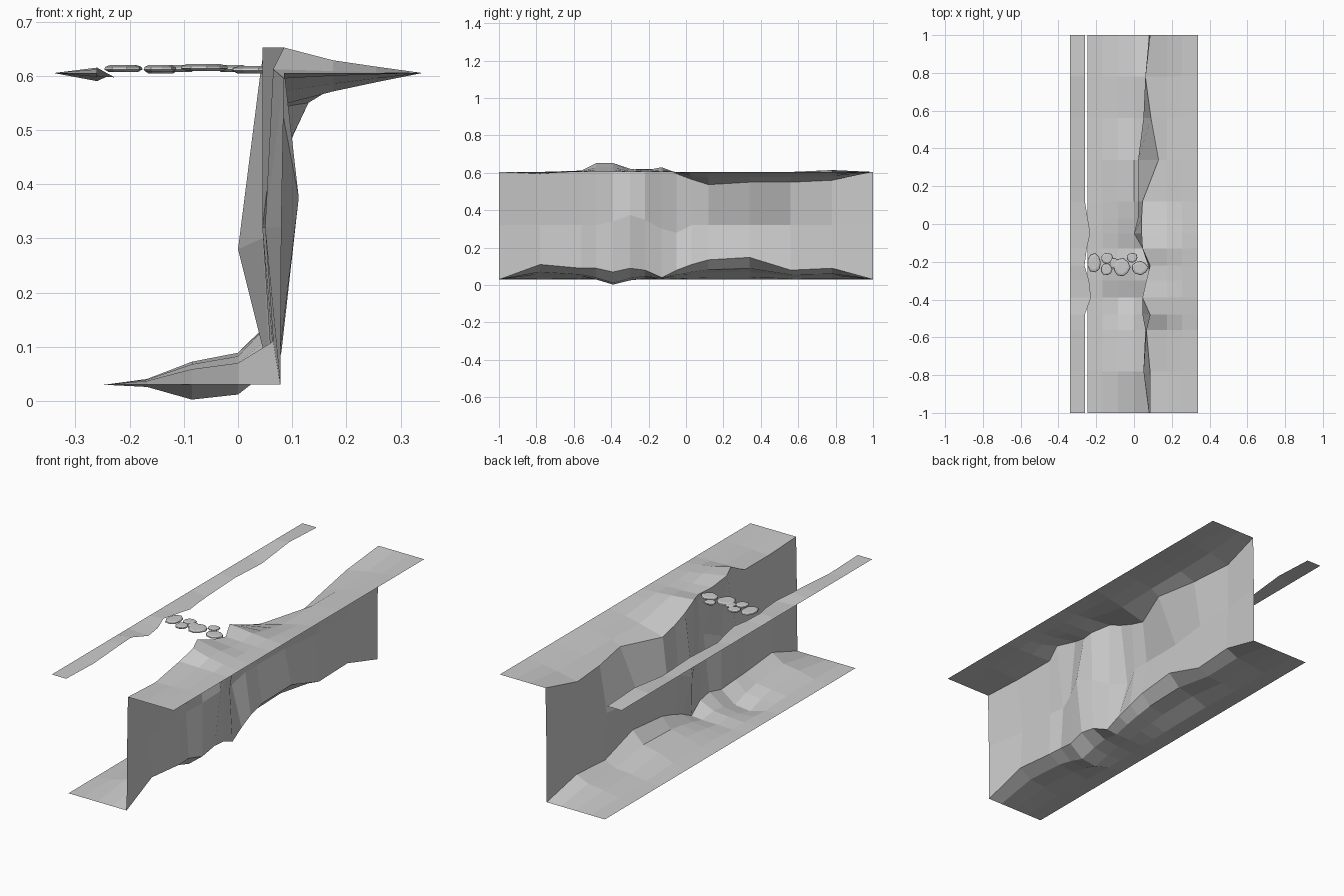
import bpy, bmesh, math, random

if "Cube" in bpy.data.objects:
    bpy.data.objects.remove(bpy.data.objects["Cube"])

random.seed(4)
BASE, TOP = 0.03, 0.605

# stations along the cliff
YS = [-1, -.78, -.56, -.48, -.39, -.3, -.22, -.13, -.05, .03, .12, .34, .56, .78, 1]
# (x, z) of the cliff's upper edge, middle and foot at each station
UPPER = [(.085, .605), (.085, .595), (.065, .612), (.085, .652), (.045, .652), (.065, .622), (.085, .612),
         (.045, .63), (.04, .595), (.04, .565), (.045, .537), (.13, .55), (.09, .55), (.06, .56), (.085, .605)]
MIDDLE = [(.08, .32), (.05, .32), (.06, .32), (.045, .32), (.075, .34), (.112, .375), (.08, .35),
          (.045, .3), (0, .28), (.02, .32), (.02, .32), (.022, .32), (.05, .32), (.06, .32), (.08, .32)]
FOOT = [(.078, .03), (.065, .11), (.065, .09), (.06, .09), (.075, .07), (.08, .09), (.075, .08),
        (.06, .04), (.055, .08), (.05, .11), (.05, .135), (.06, .148), (.06, .08), (.065, .09), (.078, .03)]


def mesh_object(name, bm):
    bmesh.ops.recalc_face_normals(bm, faces=bm.faces)
    me = bpy.data.meshes.new(name)
    bm.to_mesh(me)
    bm.free()
    ob = bpy.data.objects.new(name, me)
    bpy.context.collection.objects.link(ob)
    return ob


def sheet(name, rows):
    """Skin equal-length rows of points into an open quad sheet."""
    bm = bmesh.new()
    grid = [[bm.verts.new(p) for p in row] for row in rows]
    for a, b in zip(grid, grid[1:]):
        for i in range(len(a) - 1):
            bm.faces.new((a[i], a[i + 1], b[i + 1], b[i]))
    return mesh_object(name, bm)


# cliff face
sheet("cliff_face", [[(p[0], y, p[1]) for p in pts]
                     for y, *pts in zip(YS, FOOT, MIDDLE, UPPER)])

# upper ledge: height differences fade out toward the outer edge
ledge = []
for y, (x, z) in zip(YS, UPPER):
    row = [(x, y, z)]
    for lx, w in ((.175, .5), (.255, .25), (.34, 0)):
        row.append((lx, y, TOP + (z - TOP) * w))
    ledge.append(row)
sheet("upper_ledge", ledge)

# lower ground: rises to the cliff foot, with a hollow below the stones
ground = []
for y, (x, z) in zip(YS, FOOT):
    hollow = max(0, 1 - abs(y + .38) / .2)
    row = [(x, y, z)]
    for gx, w, d in ((0, .5, .04), (-.085, .36, .044), (-.168, .09, .008), (-.247, 0, 0)):
        row.append((gx, y, BASE + (z - BASE) * w - d * hollow))
    ground.append(row)
sheet("lower_ground", ground)

# far ledge strip with a ragged inner edge
STRIP = [(-1, -.26, .605), (-.78, -.26, .598), (-.56, -.26, .612), (-.48, -.26, .615), (-.39, -.228, .597),
         (-.3, -.238, .6), (-.22, -.262, .61), (-.13, -.25, .603), (-.05, -.232, .6), (.03, -.245, .597),
         (.12, -.26, .59), (.34, -.26, .6), (.56, -.26, .59), (.78, -.26, .615), (1, -.26, .605)]
sheet("far_ledge", [[(-.34, y, TOP), (x, y, z)] for y, x, z in STRIP])


# stepping stones: flat, irregular, chamfered slabs
def stone(name, x, y, z, w, d, h=.013, sides=9):
    bm = bmesh.new()
    wobble = [random.uniform(.88, 1.06) for _ in range(sides)]
    rings = []
    for s, dz in ((.75, -.5), (1, -.1), (.95, .25), (.7, .5)):
        rings.append([bm.verts.new((
            x + w / 2 * s * r * math.cos(math.tau * i / sides),
            y + d / 2 * s * r * math.sin(math.tau * i / sides),
            z + h * dz)) for i, r in enumerate(wobble)])
    for a, b in zip(rings, rings[1:]):
        for i in range(sides):
            j = (i + 1) % sides
            bm.faces.new((a[i], a[j], b[j], b[i]))
    bm.faces.new(rings[0])
    bm.faces.new(rings[-1])
    mesh_object(name, bm)


STONES = [(-.212, -.203, .613, .078, .105), (-.143, -.18, .611, .07, .06), (-.145, -.24, .613, .06, .068),
          (-.105, -.207, .613, .05, .06), (-.065, -.23, .615, .09, .098), (-.01, -.178, .613, .06, .056),
          (.03, -.232, .611, .09, .078)]
for n, s in enumerate(STONES, 1):
    stone(f"stepping_stone_{n}", *s)
